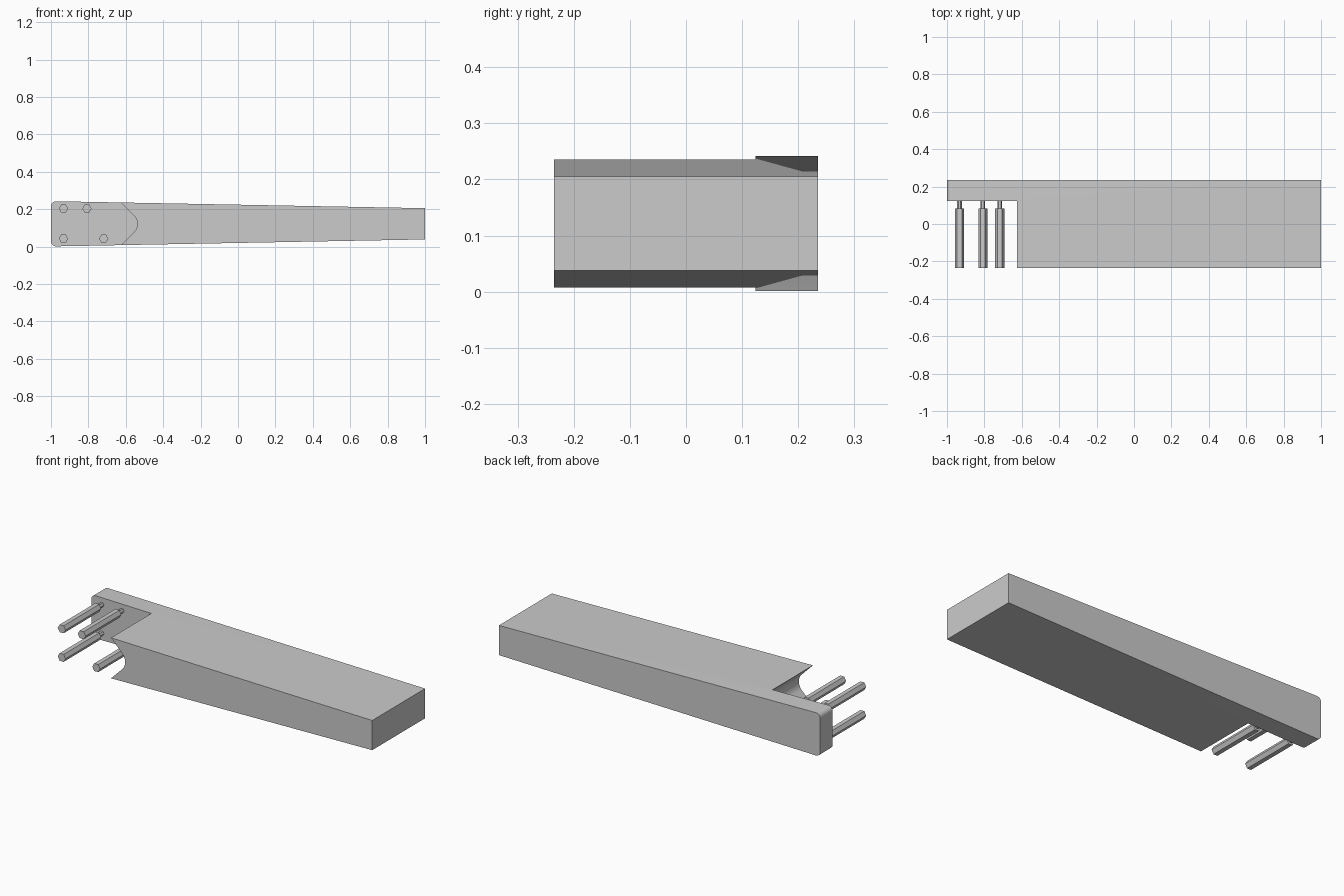
import bpy, bmesh, math
from mathutils import Vector

if "Cube" in bpy.data.objects:
    bpy.data.objects.remove(bpy.data.objects["Cube"])

grey = bpy.data.materials.new("plain_grey")
grey.diffuse_color = (0.6, 0.6, 0.6, 1)
grey.use_nodes = True
grey.node_tree.nodes["Principled BSDF"].inputs["Base Color"].default_value = grey.diffuse_color

BACK, FRONT, LEDGE = 0.235, -0.235, 0.124   # depth stations along y
MID = 0.1215                                # centre height of the taper


def prism(name, profile, y0, y1):
    """Extrude an x-z outline from y0 to y1."""
    bm = bmesh.new()
    face = bm.faces.new([bm.verts.new((x, y0, z)) for x, z in profile])
    ext = bmesh.ops.extrude_face_region(bm, geom=[face])["geom"]
    verts = [v for v in ext if isinstance(v, bmesh.types.BMVert)]
    bmesh.ops.translate(bm, verts=verts, vec=Vector((0, y1 - y0, 0)))
    bmesh.ops.recalc_face_normals(bm, faces=bm.faces)
    mesh = bpy.data.meshes.new(name)
    bm.to_mesh(mesh)
    bm.free()
    obj = bpy.data.objects.new(name, mesh)
    bpy.context.collection.objects.link(obj)
    mesh.materials.append(grey)
    return obj


def smooth(obj):
    bpy.ops.object.select_all(action='DESELECT')
    obj.select_set(True)
    bpy.context.view_layer.objects.active = obj
    bpy.ops.object.shade_smooth_by_angle(angle=math.radians(30))


# Tapered bar with rounded corners at the wide end
r = 0.026
upper = [(1.0, MID + 0.0835)]
for i in range(7):
    a = math.pi / 2 * (1 + i / 6)
    upper.append((-1 + r + r * math.cos(a), MID + 0.1205 - r + r * math.sin(a)))
lower = [(x, 2 * MID - z) for x, z in reversed(upper)]
bar = prism("tapered_bar", upper + lower, BACK, FRONT)

# Recess in front of the wide end, closed by a rounded V wall
R = 0.063
wall = [(-0.615, MID + 0.13)]
for i in range(13):
    a = math.radians(45 - 90 * i / 12)
    wall.append((-0.538 - R + R * math.cos(a), MID + R * math.sin(a)))
wall.append((-0.615, MID - 0.13))
# straight flanks run on past the bar's surfaces
wall[0] = (wall[1][0] - 0.1, wall[1][1] + 0.1)
wall[-1] = (wall[-2][0] - 0.1, wall[-2][1] - 0.1)
cutter = prism("recess_cutter",
               [(-1.1, MID + 0.2), (wall[0][0], MID + 0.2)] + wall
               + [(wall[-1][0], MID - 0.2), (-1.1, MID - 0.2)],
               LEDGE, FRONT - 0.1)
cutter.hide_render = True
cutter.hide_viewport = True
mod = bar.modifiers.new("recess", 'BOOLEAN')
mod.operation, mod.solver, mod.object = 'DIFFERENCE', 'EXACT', cutter
bpy.context.view_layer.update()
bpy.context.view_layer.objects.active = bar
bpy.ops.object.modifier_apply(modifier=mod.name)
bpy.data.objects.remove(cutter)
smooth(bar)


# Hexagonal pins, each on a thin neck
def hexagon(cx, cz, rad):
    return [(cx + rad * math.cos(math.pi / 3 * i),
             cz + rad * math.sin(math.pi / 3 * i)) for i in range(6)]


for n, (x, z) in enumerate([(-0.933, 0.203), (-0.808, 0.203),
                            (-0.933, 0.042), (-0.718, 0.042)], 1):
    prism(f"hex_pin_{n}", hexagon(x, z, 0.0245), 0.082, FRONT)
    prism(f"pin_neck_{n}", hexagon(x, z, 0.0125), LEDGE + 0.005, 0.081)
